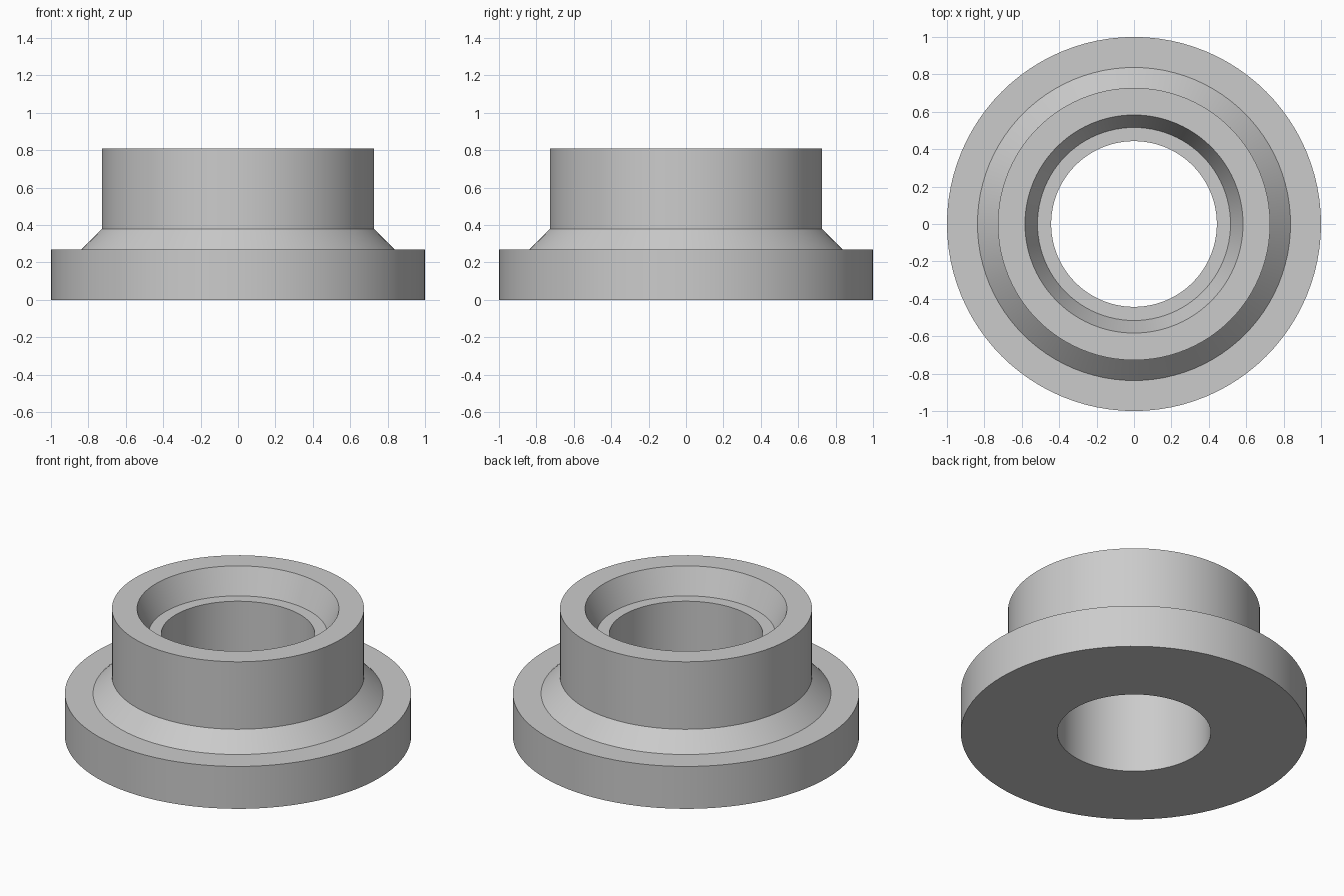
import bpy
import bmesh
import math
from mathutils import Matrix, Vector

cube = bpy.data.objects.get("Cube")
if cube:
    bpy.data.objects.remove(cube, do_unlink=True)

# Single grey material
grey = bpy.data.materials.new("plain grey")
grey.use_nodes = True
colour = (0.6, 0.6, 0.6, 1)
grey.diffuse_color = colour
grey.node_tree.nodes["Principled BSDF"].inputs["Base Color"].default_value = colour

# Closed cross-section as (radius, height), from the bore round the outside
PROFILE = [
    (0.443, 0), (1, 0), (1, 0.27),        # flange
    (0.837, 0.27), (0.728, 0.38),         # sloped shoulder
    (0.728, 0.81), (0.583, 0.81),         # collar and rim
    (0.516, 0.65), (0.443, 0.65),         # tapered seat and ledge
]
SEGMENTS = 96


def lathe(name, profile, segments, material):
    """Turn a closed cross-section around the z axis."""
    bm = bmesh.new()
    rings = []
    for step in range(segments):
        turn = Matrix.Rotation(math.tau * step / segments, 3, "Z")
        rings.append([bm.verts.new(turn @ Vector((r, 0, z))) for r, z in profile])
    for i, ring in enumerate(rings):
        after = rings[(i + 1) % segments]
        for j in range(len(profile)):
            k = (j + 1) % len(profile)
            bm.faces.new((ring[j], after[j], after[k], ring[k]))
    bmesh.ops.recalc_face_normals(bm, faces=bm.faces)
    mesh = bpy.data.meshes.new(name)
    bm.to_mesh(mesh)
    bm.free()
    mesh.materials.append(material)
    obj = bpy.data.objects.new(name, mesh)
    bpy.context.collection.objects.link(obj)
    return obj


bushing = lathe("flanged_bushing", PROFILE, SEGMENTS, grey)

# Smooth round walls with crisp edges between them
bpy.ops.object.select_all(action="DESELECT")
bushing.select_set(True)
bpy.context.view_layer.objects.active = bushing
bpy.ops.object.shade_smooth_by_angle(angle=math.radians(20))
